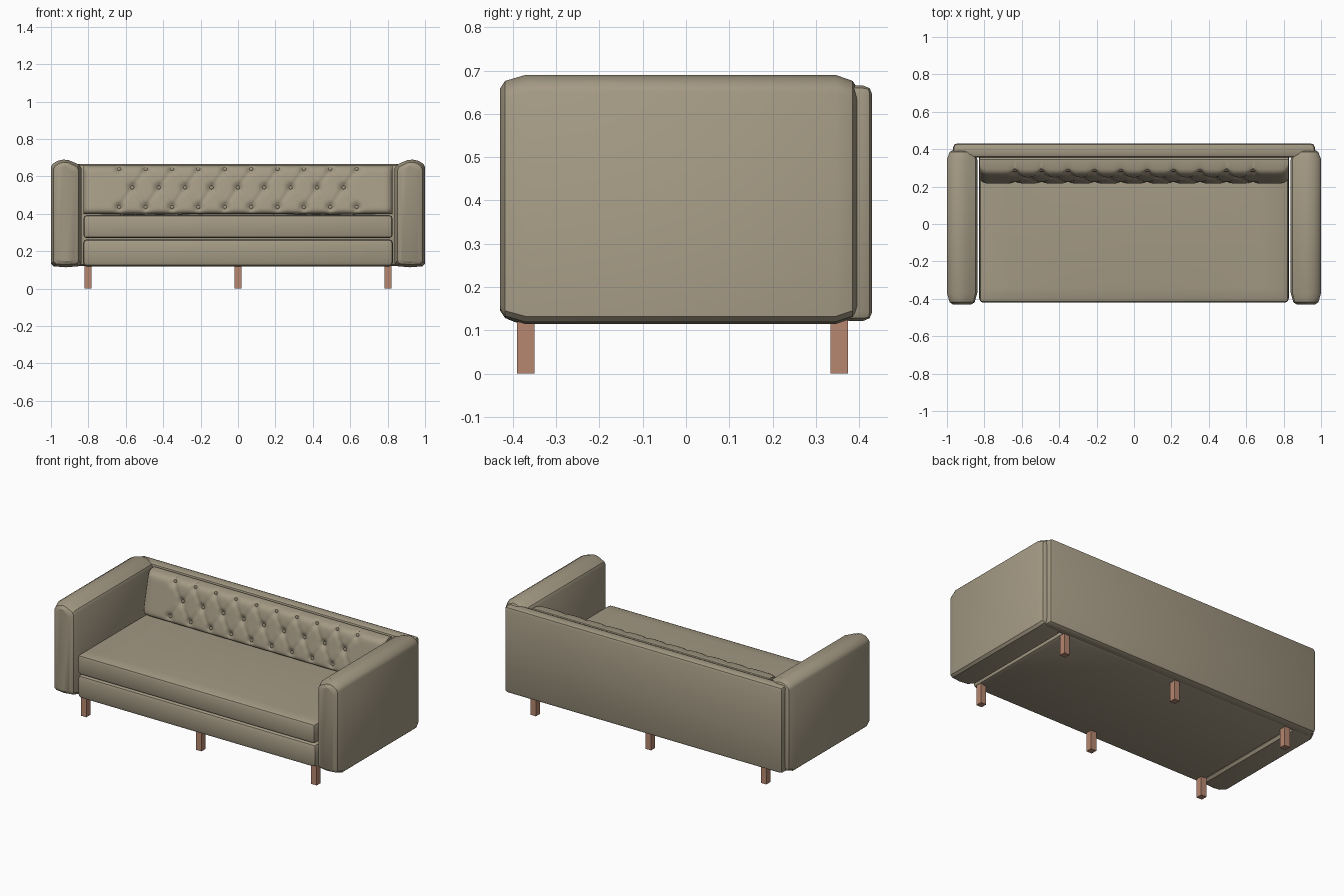
import bpy, bmesh, math
from mathutils import Vector

if "Cube" in bpy.data.objects:
    bpy.data.objects.remove(bpy.data.objects["Cube"])


def material(name, rgb):
    m = bpy.data.materials.new(name)
    m.diffuse_color = (*rgb, 1)
    m.use_nodes = True
    m.node_tree.nodes["Principled BSDF"].inputs["Base Color"].default_value = m.diffuse_color
    return m


FABRIC = material("taupe fabric", (0.37, 0.32, 0.23))
WOOD = material("copper wood", (0.47, 0.245, 0.16))


def finish(bm, name, mat, angle=30):
    bmesh.ops.recalc_face_normals(bm, faces=bm.faces)
    me = bpy.data.meshes.new(name)
    bm.to_mesh(me)
    bm.free()
    ob = bpy.data.objects.new(name, me)
    bpy.context.collection.objects.link(ob)
    me.materials.append(mat)
    bpy.ops.object.select_all(action='DESELECT')
    ob.select_set(True)
    bpy.context.view_layer.objects.active = ob
    bpy.ops.object.shade_smooth_by_angle(angle=math.radians(angle))
    return ob


def loft(rings):
    """Join closed rings of points into a capped solid."""
    bm = bmesh.new()
    vs = [[bm.verts.new(p) for p in r] for r in rings]
    n = len(vs[0])
    for a, b in zip(vs, vs[1:]):
        for i in range(n):
            j = (i + 1) % n
            bm.faces.new((a[i], a[j], b[j], b[i]))
    bm.faces.new(vs[0])
    bm.faces.new(vs[-1])
    return bm


def box(name, lo, hi, mat, bevel=0.0, segments=2, crown=0.0):
    """Box between two corners, optionally bevelled and crowned on top."""
    lo, hi = Vector(lo), Vector(hi)
    mid, size = (lo + hi) / 2, hi - lo
    bm = bmesh.new()
    bmesh.ops.create_cube(bm, size=1)
    for v in bm.verts:
        v.co = Vector(a * b for a, b in zip(v.co, size)) + mid
    if bevel:
        bmesh.ops.bevel(bm, geom=bm.edges[:], offset=bevel, segments=segments,
                        profile=0.5, affect='EDGES')
    if crown:
        top = [f for f in bm.faces if f.normal.z > 0.99]
        edges = list({e for f in top for e in f.edges})
        bmesh.ops.subdivide_edges(bm, edges=edges, cuts=11, use_grid_fill=True)
        for v in bm.verts:
            if v.co.z > hi.z - 1e-4:
                u = (v.co.x - mid.x) / (size.x / 2 - bevel)
                w = (v.co.y - mid.y) / (size.y / 2 - bevel)
                v.co.z += crown * max(0, 1 - u * u) * max(0, 1 - w * w)
    return finish(bm, name, mat)


# Arms: crowned profile lofted front to back with drawn-in ends
ARM = [(0.838, 0.135), (0.838, 0.645), (0.848, 0.662), (0.875, 0.674),
       (0.905, 0.687), (0.935, 0.69), (0.965, 0.683), (0.99, 0.668),
       (1.0, 0.65), (1.0, 0.132), (0.985, 0.119), (0.92, 0.114), (0.85, 0.12)]
ENDS = [(-0.43, 0.032), (-0.418, 0.014), (-0.37, 0.0),
        (0.345, 0.0), (0.385, 0.014), (0.395, 0.03)]
for side, label in ((-1, "left"), (1, "right")):
    rings = []
    for y, inset in ENDS:
        sx, sz = 1 - inset / 0.081, 1 - inset / 0.287
        rings.append([(side * (0.919 + (x - 0.919) * sx), y,
                       0.402 + (z - 0.402) * sz) for x, z in ARM])
    finish(loft(rings), label + "_arm", FABRIC)

# Frame and seat
box("back_panel", (-0.967, 0.355, 0.122), (0.967, 0.43, 0.665), FABRIC, 0.02)
box("seat_base", (-0.83, -0.418, 0.118), (0.83, 0.385, 0.265), FABRIC, 0.025)
box("seat_cushion", (-0.826, -0.42, 0.27), (0.826, 0.33, 0.393), FABRIC, 0.018,
    crown=0.012)

# Tufted back cushion: three staggered button rows with diagonal folds
W, Z0, Z1, STEP = 0.825, 0.4, 0.657, 0.1411
ROWS = []
for z, count in ((0.435, 10), (0.54, 9), (0.638, 10)):
    ROWS.append([((i - (count - 1) / 2) * STEP, z) for i in range(count)])
BUTTONS = [b for row in ROWS for b in row]
FOLDS = [(m, o) for m in ROWS[1] for o in ROWS[0] + ROWS[2]
         if abs(m[0] - o[0]) < STEP * 0.6]


def segment_distance(x, z, a, b):
    dx, dz = b[0] - a[0], b[1] - a[1]
    t = ((x - a[0]) * dx + (z - a[1]) * dz) / (dx * dx + dz * dz)
    t = min(1, max(0, t))
    return math.hypot(x - a[0] - t * dx, z - a[1] - t * dz)


def front_y(x, z):
    t = (z - Z0) / (Z1 - Z0)
    y = 0.208 + 0.058 * t + 0.025 * abs(2 * t - 1) ** 12
    y += 0.025 * abs(x / W) ** 60
    near = min(math.hypot(x - bx, z - bz) for bx, bz in BUTTONS)
    y += 0.018 * math.exp(-(near / 0.022) ** 2)
    fold = min((segment_distance(x, z, a, b) for a, b in FOLDS
                if abs(a[0] - x) < 0.15), default=1)
    return y + 0.005 * math.exp(-(fold / 0.011) ** 2)


NX, NZ = 176, 36
rings = []
for i in range(NX + 1):
    x = -W + 2 * W * i / NX
    ring = []
    for k in range(NZ + 1):
        z = Z0 + (Z1 - Z0) * k / NZ
        ring.append((x, front_y(x, z), z))
    rings.append(ring + [(x, 0.345, Z1), (x, 0.357, Z1 - 0.012), (x, 0.357, Z0)])
finish(loft(rings), "back_cushion", FABRIC, 40)

# Buttons
bm = bmesh.new()
for bx, bz in BUTTONS:
    made = bmesh.ops.create_uvsphere(bm, u_segments=10, v_segments=6, radius=0.011)
    for v in made["verts"]:
        v.co = Vector((bx + v.co.x, front_y(bx, bz) - 0.003 + v.co.y * 0.6, bz + v.co.z))
finish(bm, "buttons", FABRIC)

# Legs
for y, row in ((-0.37, "front"), (0.354, "back")):
    for x in (-0.802, 0, 0.802):
        box(row + "_leg", (x - 0.019, y - 0.02, 0), (x + 0.019, y + 0.02, 0.125), WOOD)
